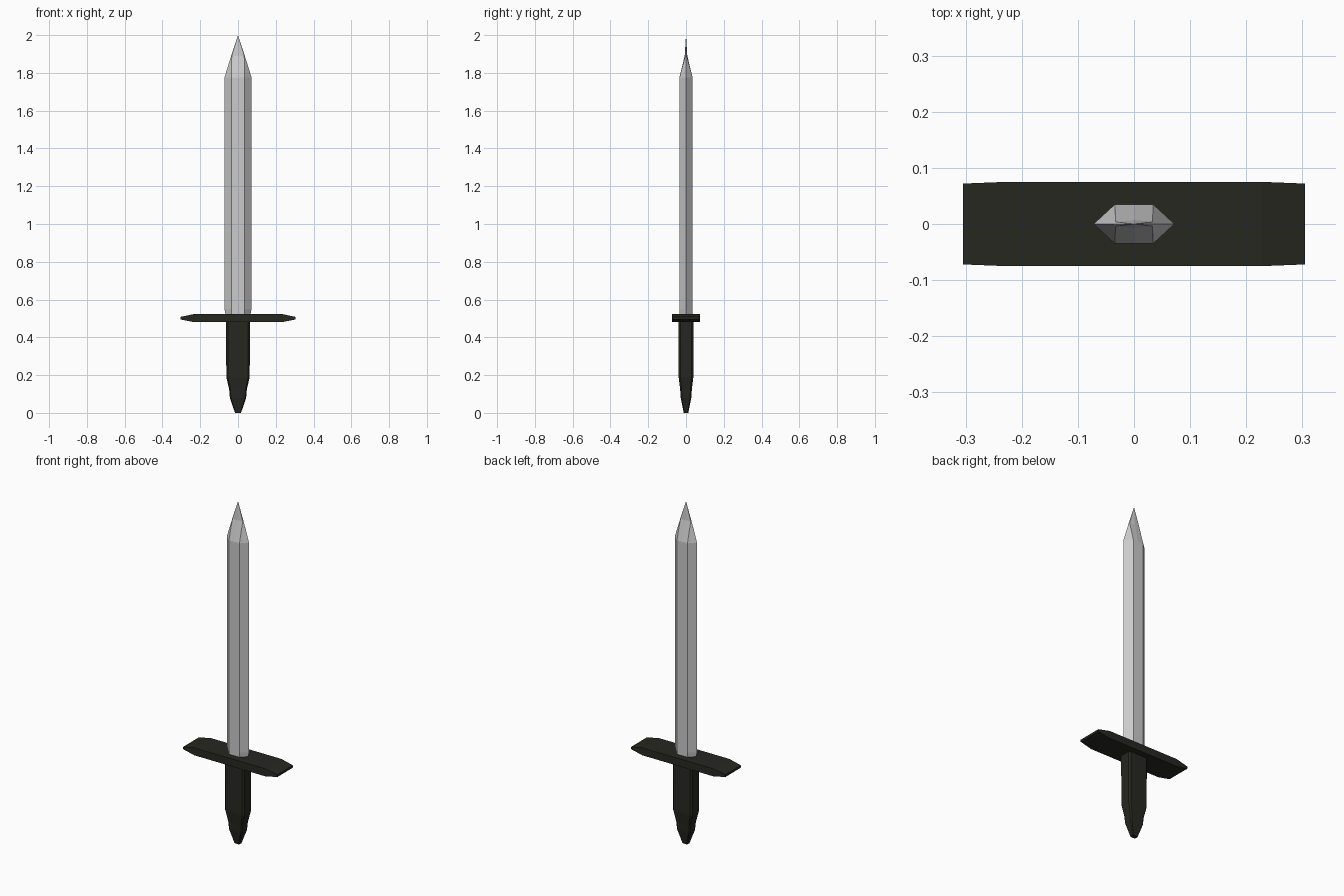
import bpy, bmesh

if "Cube" in bpy.data.objects:
    bpy.data.objects.remove(bpy.data.objects["Cube"])

dark = bpy.data.materials.new("dark_metal")
dark.diffuse_color = (0.02, 0.02, 0.015, 1)
dark.use_nodes = True
dark.node_tree.nodes["Principled BSDF"].inputs["Base Color"].default_value = dark.diffuse_color


def loft(name, rings, mat=None, apex=None):
    """Skin a stack of equal-length rings, capped or closed to an apex point."""
    bm = bmesh.new()
    rows = [[bm.verts.new(p) for p in ring] for ring in rings]
    n = len(rows[0])
    for a, b in zip(rows, rows[1:]):
        for i in range(n):
            j = (i + 1) % n
            bm.faces.new((a[i], a[j], b[j], b[i]))
    bm.faces.new(rows[0][::-1])
    if apex:
        tip = bm.verts.new(apex)
        for i in range(n):
            bm.faces.new((rows[-1][i], rows[-1][(i + 1) % n], tip))
    else:
        bm.faces.new(rows[-1])
    bmesh.ops.recalc_face_normals(bm, faces=bm.faces)
    mesh = bpy.data.meshes.new(name)
    bm.to_mesh(mesh)
    bm.free()
    obj = bpy.data.objects.new(name, mesh)
    bpy.context.collection.objects.link(obj)
    if mat:
        mesh.materials.append(mat)
    return obj


def blade_ring(z, edge, flat, thick, mid):
    return [(-edge, 0, z), (-flat, -thick, z), (0, -mid, z), (flat, -thick, z),
            (edge, 0, z), (flat, thick, z), (0, mid, z), (-flat, thick, z)]


def grip_ring(z, x, y):
    cx, cy = x * 0.86, y * 0.76
    return [(-x, -cy, z), (-cx, -y, z), (cx, -y, z), (x, -cy, z),
            (x, cy, z), (cx, y, z), (-cx, y, z), (-x, cy, z)]


def guard_ring(x, y, low, high):
    return [(x, -y, low), (x, y, low), (x, y, high), (x, -y, high)]


# Blade: faceted flat section, steep bevel at the shoulder, thin point
loft("blade", [blade_ring(0.51, 0.063, 0.034, 0.035, 0.035),
               blade_ring(0.55, 0.072, 0.034, 0.035, 0.035),
               blade_ring(1.775, 0.072, 0.034, 0.035, 0.035),
               blade_ring(1.89, 0.036, 0.033, 0.004, 0.007)],
     apex=(0, 0, 2.0))

# Crossguard: flat bar with tapered ends
loft("crossguard", [guard_ring(-0.305, 0.072, 0.495, 0.508),
                    guard_ring(-0.23, 0.075, 0.48, 0.524),
                    guard_ring(0.23, 0.075, 0.48, 0.524),
                    guard_ring(0.305, 0.072, 0.495, 0.508)], dark)

# Grip with stepped, tapering pommel
loft("grip", [grip_ring(z, x, y) for z, x, y in (
    (0.0, 0.016, 0.012), (0.08, 0.043, 0.028), (0.125, 0.047, 0.031),
    (0.19, 0.062, 0.039), (0.49, 0.063, 0.039))], dark)
